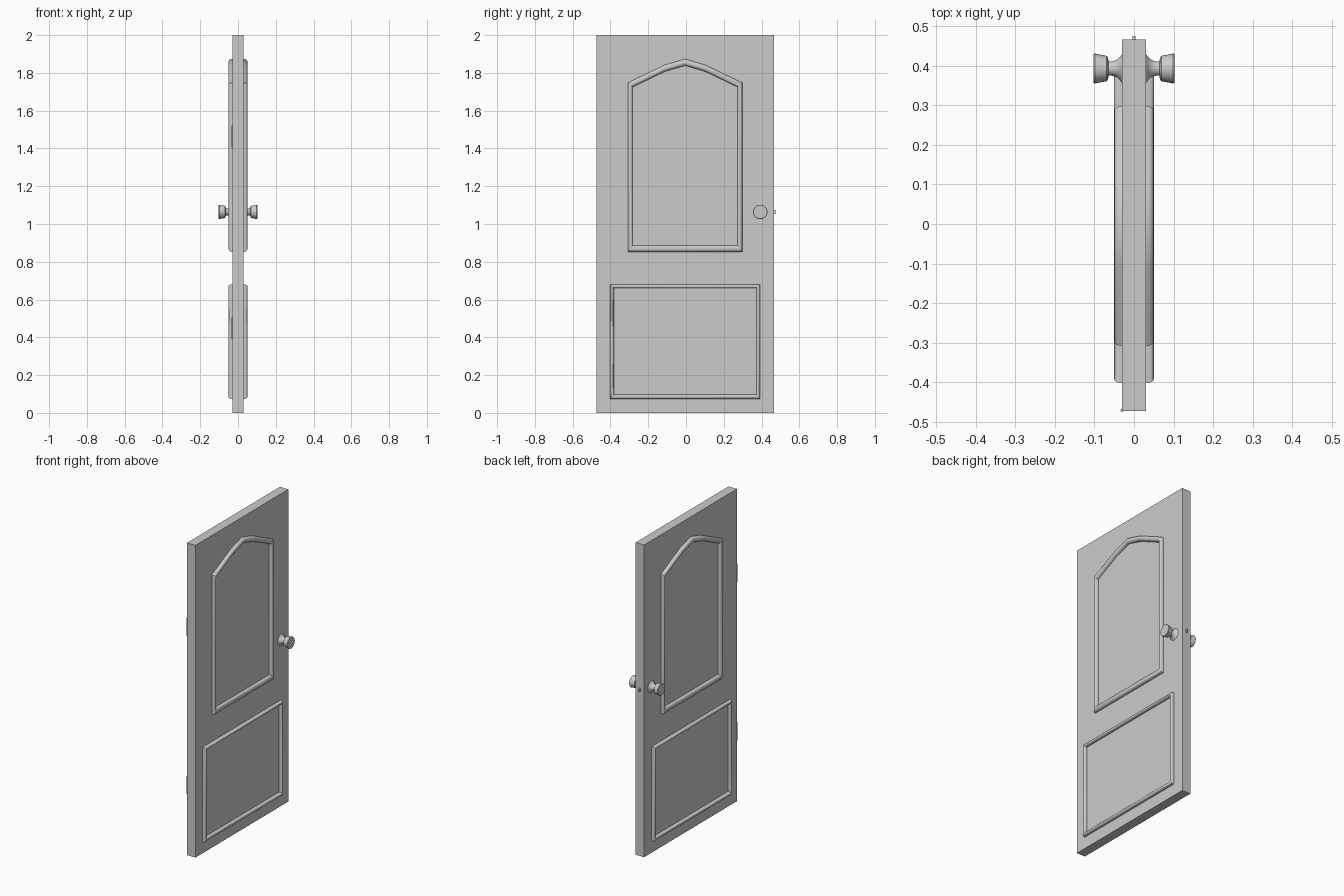
import bpy, bmesh, math
from mathutils import Vector, Matrix

if "Cube" in bpy.data.objects:
    bpy.data.objects.remove(bpy.data.objects["Cube"])


def finish(name, bm, smooth=None):
    bmesh.ops.recalc_face_normals(bm, faces=bm.faces)
    me = bpy.data.meshes.new(name)
    bm.to_mesh(me)
    bm.free()
    ob = bpy.data.objects.new(name, me)
    bpy.context.collection.objects.link(ob)
    if smooth:
        bpy.ops.object.select_all(action='DESELECT')
        ob.select_set(True)
        bpy.context.view_layer.objects.active = ob
        bpy.ops.object.shade_smooth_by_angle(angle=math.radians(smooth))
    return ob


def box(name, lo, hi):
    bm = bmesh.new()
    lo, hi = Vector(lo), Vector(hi)
    bmesh.ops.create_cube(bm, size=1, matrix=Matrix.Translation((lo + hi) / 2)
                          @ Matrix.Diagonal((*(hi - lo), 1)))
    return finish(name, bm)


def inset(pts, dists):
    """Mitred inset of a counter-clockwise outline, one distance per edge."""
    n, lines, out = len(pts), [], []
    for i in range(n):
        a, b = Vector(pts[i]), Vector(pts[(i + 1) % n])
        d = (b - a).normalized()
        nrm = Vector((-d.y, d.x))
        lines.append((nrm, nrm.dot(a) + dists[i]))
    for i in range(n):
        (n1, c1), (n2, c2) = lines[i - 1], lines[i]
        det = n1.x * n2.y - n1.y * n2.x
        out.append(((c1 * n2.y - c2 * n1.y) / det, (n1.x * c2 - n2.x * c1) / det))
    return out


def moulding(name, outline, widths, side):
    """Half-round bead swept round an outline on one face of the door."""
    bm = bmesh.new()
    steps, rings = 8, []
    for k in range(steps + 1):
        a = math.pi * k / steps
        t = (1 - math.cos(a)) / 2
        x = side * (0.03 + 0.02 * math.sin(a) ** 0.8 if 0 < k < steps else 0.029)
        rings.append([bm.verts.new((x, y, z))
                      for y, z in inset(outline, [w * t for w in widths])])
    n = len(outline)
    for r, s in zip(rings, rings[1:]):
        for i in range(n):
            j = (i + 1) % n
            bm.faces.new((r[i], r[j], s[j], s[i]))
    return finish(name, bm, 35)


def knob(name, side):
    """Lathed knob: flared rose, thin neck, tapered grip."""
    profile = [(0.029, 0.038), (0.031, 0.036), (0.035, 0.030), (0.041, 0.024),
               (0.048, 0.020), (0.056, 0.018), (0.064, 0.018), (0.066, 0.028),
               (0.069, 0.032), (0.085, 0.035), (0.099, 0.038), (0.102, 0.036)]
    bm = bmesh.new()
    n, rings = 32, []
    for x, r in profile:
        rings.append([bm.verts.new((side * x,
                                    0.393 + r * math.cos(2 * math.pi * i / n),
                                    1.064 + r * math.sin(2 * math.pi * i / n)))
                      for i in range(n)])
    for r, s in zip(rings, rings[1:]):
        for i in range(n):
            j = (i + 1) % n
            bm.faces.new((r[i], r[j], s[j], s[i]))
    bm.faces.new(rings[0])
    bm.faces.new(rings[-1])
    return finish(name, bm, 35)


# Door slab and latch bolt
box("door_slab", (-0.03, -0.473, 0), (0.03, 0.466, 2))
box("latch_bolt", (-0.004, 0.46, 1.054), (0.004, 0.475, 1.074))

# Panel outlines in (y, z), counter-clockwise from bottom left
upper = [(-0.308, 0.852), (0.298, 0.852), (0.298, 1.748),
         (0.103, 1.842), (-0.005, 1.874), (-0.113, 1.842), (-0.308, 1.748)]
lower = [(-0.402, 0.074), (0.392, 0.074), (0.392, 0.68), (-0.402, 0.68)]

# Mouldings and knobs on both faces
for label, side in (("right", 1), ("left", -1)):
    moulding("upper_moulding_" + label, upper,
             [0.035, 0.026, 0.032, 0.034, 0.034, 0.032, 0.026], side)
    moulding("lower_moulding_" + label, lower, [0.023, 0.02, 0.02, 0.02], side)
    knob("knob_" + label, side)

# Hinge barrels on the back left edge
for label, z in (("upper", 1.463), ("lower", 0.448)):
    bm = bmesh.new()
    bmesh.ops.create_cone(bm, cap_ends=True, segments=12, radius1=0.004,
                          radius2=0.004, depth=0.115,
                          matrix=Matrix.Translation((-0.03, -0.471, z)))
    finish("hinge_" + label, bm, 40)
